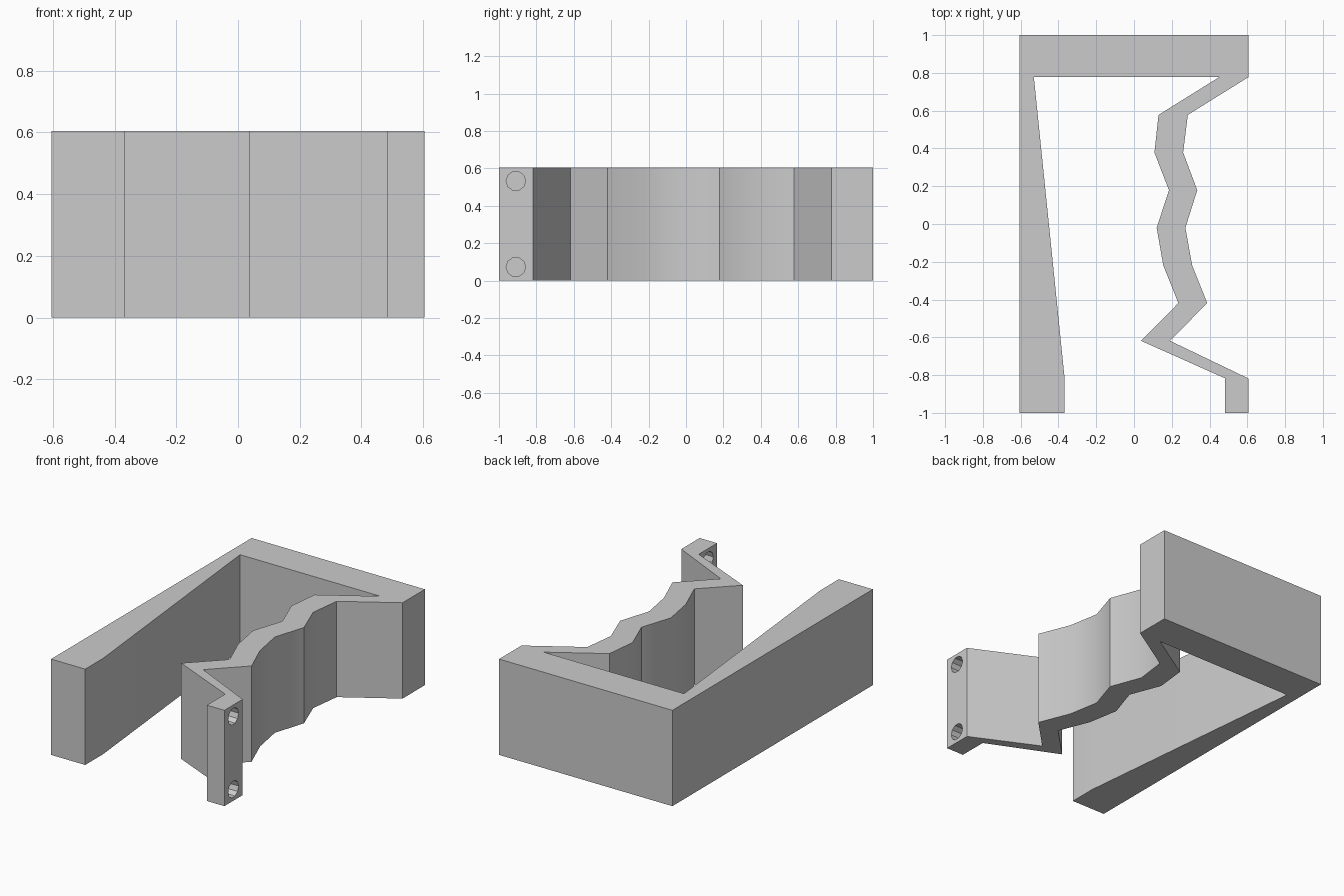
import bpy
import bmesh
import math
from mathutils import Matrix

old = bpy.data.objects.get("Cube")
if old:
    bpy.data.objects.remove(old, do_unlink=True)

HEIGHT = 0.605
HALF_WIDTH = 0.605

grey = bpy.data.materials.new("plain grey")
grey.use_nodes = True
colour = (0.6, 0.6, 0.6, 1)
grey.diffuse_color = colour
grey.node_tree.nodes["Principled BSDF"].inputs["Base Color"].default_value = colour


def make_object(name, bm):
    bmesh.ops.recalc_face_normals(bm, faces=bm.faces)
    mesh = bpy.data.meshes.new(name)
    bm.to_mesh(mesh)
    bm.free()
    mesh.materials.append(grey)
    obj = bpy.data.objects.new(name, mesh)
    bpy.context.collection.objects.link(obj)
    return obj


def extrude_outline(name, outline):
    bm = bmesh.new()
    face = bm.faces.new([bm.verts.new((x, y, 0)) for x, y in outline])
    ret = bmesh.ops.extrude_face_region(bm, geom=[face])
    top = [v for v in ret["geom"] if isinstance(v, bmesh.types.BMVert)]
    bmesh.ops.translate(bm, verts=top, vec=(0, 0, HEIGHT))
    return make_object(name, bm)


# Zigzag arm: inner and outer edge at evenly spaced steps, back to front
zigzag = [(0.45, HALF_WIDTH), (0.13, 0.285), (0.108, 0.26), (0.185, 0.335),
          (0.12, 0.272), (0.155, 0.308), (0.235, 0.388), (0.036, 0.19),
          (0.483, HALF_WIDTH)]
steps = [0.777 - 0.1993 * i for i in range(len(zigzag))]
inner = [(a, y) for (a, b), y in zip(zigzag, steps)]
outer = [(b, y) for (a, b), y in zip(zigzag, steps)]

# Back wall with the tapered straight arm on the other side
tab = [(HALF_WIDTH, -1), (0.483, -1)]
straight_arm = [(-0.53, 0.777), (-0.367, -0.82), (-0.367, -1),
                (-HALF_WIDTH, -1)]
back_wall = [(-HALF_WIDTH, 1), (HALF_WIDTH, 1)]
bracket = extrude_outline("bracket_body",
                          outer + tab + inner[::-1] + straight_arm + back_wall)

# Two screw holes through the end tab
bm = bmesh.new()
for z in (0.073, 0.533):
    place = Matrix.Translation((0.545, -0.91, z)) @ Matrix.Rotation(math.pi / 2, 4, "Y")
    bmesh.ops.create_cone(bm, cap_ends=True, segments=10, radius1=0.052,
                          radius2=0.052, depth=0.3, matrix=place)
cutter = make_object("hole_cutter", bm)
cutter.hide_render = True
cutter.hide_set(True)

bpy.ops.object.select_all(action="DESELECT")
bracket.select_set(True)
bpy.context.view_layer.objects.active = bracket
cut = bracket.modifiers.new("screw_holes", "BOOLEAN")
cut.object = cutter
cut.operation = "DIFFERENCE"
cut.solver = "EXACT"
bpy.ops.object.modifier_apply(modifier=cut.name)
bpy.data.objects.remove(cutter, do_unlink=True)

# Soft shading along the gentle bends only
bpy.ops.object.shade_smooth_by_angle(angle=math.radians(30))
